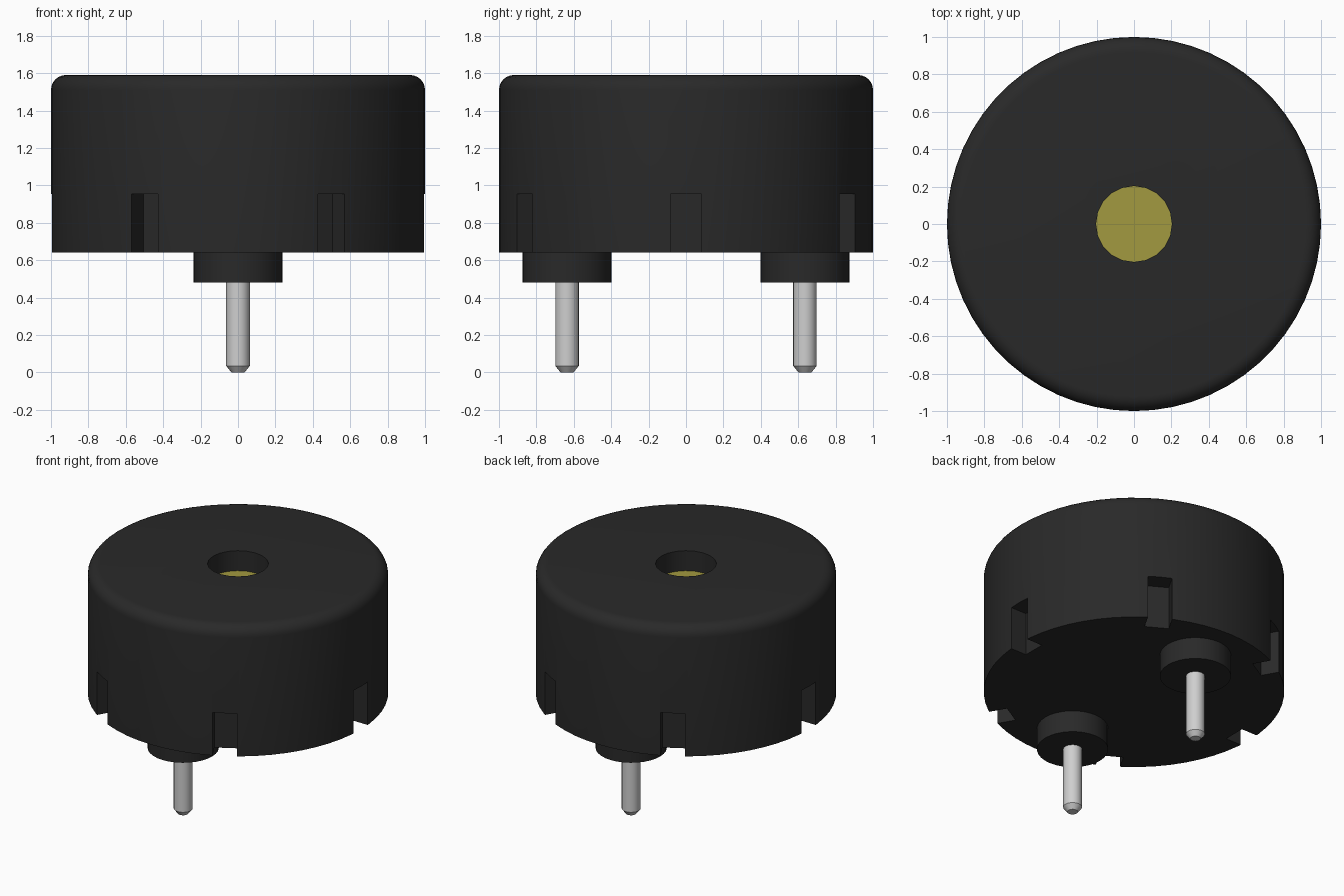
import bpy, bmesh, math
from mathutils import Matrix

cube = bpy.data.objects.get("Cube")
if cube:
    bpy.data.objects.remove(cube, do_unlink=True)


def material(name, rgb, metallic=0.0):
    m = bpy.data.materials.new(name)
    m.use_nodes = True
    m.diffuse_color = (*rgb, 1)
    bsdf = next(n for n in m.node_tree.nodes if n.type == 'BSDF_PRINCIPLED')
    bsdf.inputs["Base Color"].default_value = (*rgb, 1)
    bsdf.inputs["Metallic"].default_value = metallic
    return m


BLACK = material("black plastic", (0.022, 0.022, 0.022))
BRASS = material("brass", (0.36, 0.32, 0.05))
METAL = material("tin metal", (0.62, 0.62, 0.62))


def add_object(name, bm, mat):
    bmesh.ops.recalc_face_normals(bm, faces=bm.faces)
    mesh = bpy.data.meshes.new(name)
    bm.to_mesh(mesh)
    bm.free()
    mesh.materials.append(mat)
    ob = bpy.data.objects.new(name, mesh)
    bpy.context.collection.objects.link(ob)
    return ob


def lathe(name, profile, segments, mat, y=0.0):
    """Closed solid of revolution from (radius, height) points."""
    bm = bmesh.new()
    turn = 2 * math.pi / segments
    rings = [[bm.verts.new((r * math.cos(i * turn), y + r * math.sin(i * turn), z))
              for i in range(segments)] for r, z in profile]
    for low, high in zip(rings, rings[1:]):
        for i in range(segments):
            j = (i + 1) % segments
            bm.faces.new((low[i], low[j], high[j], high[i]))
    bm.faces.new(rings[0])
    bm.faces.new(rings[-1])
    return add_object(name, bm, mat)


def smooth(ob):
    bpy.ops.object.select_all(action='DESELECT')
    ob.select_set(True)
    bpy.context.view_layer.objects.active = ob
    bpy.ops.object.shade_smooth_by_angle(angle=math.radians(30))


def cut(target, cutter):
    bpy.context.view_layer.objects.active = target
    mod = target.modifiers.new("cut", 'BOOLEAN')
    mod.operation = 'DIFFERENCE'
    mod.solver = 'EXACT'
    mod.object = cutter
    bpy.ops.object.modifier_apply(modifier=mod.name)
    bpy.data.objects.remove(cutter, do_unlink=True)


# Housing with a rounded top rim
BOTTOM, TOP, RIM = 0.64, 1.59, 0.08
profile = [(1, BOTTOM)]
for k in range(7):
    a = k / 6 * math.pi / 2
    profile.append((1 - RIM + RIM * math.cos(a), TOP - RIM + RIM * math.sin(a)))
housing = lathe("housing", profile, 60, BLACK)

# Sound hole in the top
HOLE, FLOOR = 0.203, 1.44
cut(housing, lathe("hole_cutter", [(HOLE, FLOOR), (HOLE, TOP + 0.1)], 20, BLACK))

# Six notches around the lower edge
for k in range(6):
    bm = bmesh.new()
    bmesh.ops.create_cube(bm, size=1, matrix=Matrix.Rotation(k * math.pi / 3, 4, 'Z')
                          @ Matrix.Translation((1.02, 0, 0.755))
                          @ Matrix.Diagonal((0.3, 0.164, 0.4, 1)))
    cut(housing, add_object("notch_cutter", bm, BLACK))
smooth(housing)

# Brass diaphragm on the floor of the hole
lathe("diaphragm", [(HOLE, FLOOR - 0.004), (HOLE, FLOOR + 0.003)], 20, BRASS)

# Pin collars and chamfered pins, front and back
for side, y in (("front", -0.636), ("back", 0.636)):
    smooth(lathe(side + "_collar", [(0.237, 0.48), (0.237, 0.65)], 32, BLACK, y))
    smooth(lathe(side + "_pin", [(0.035, 0), (0.063, 0.035), (0.063, 0.5)], 20, METAL, y))
